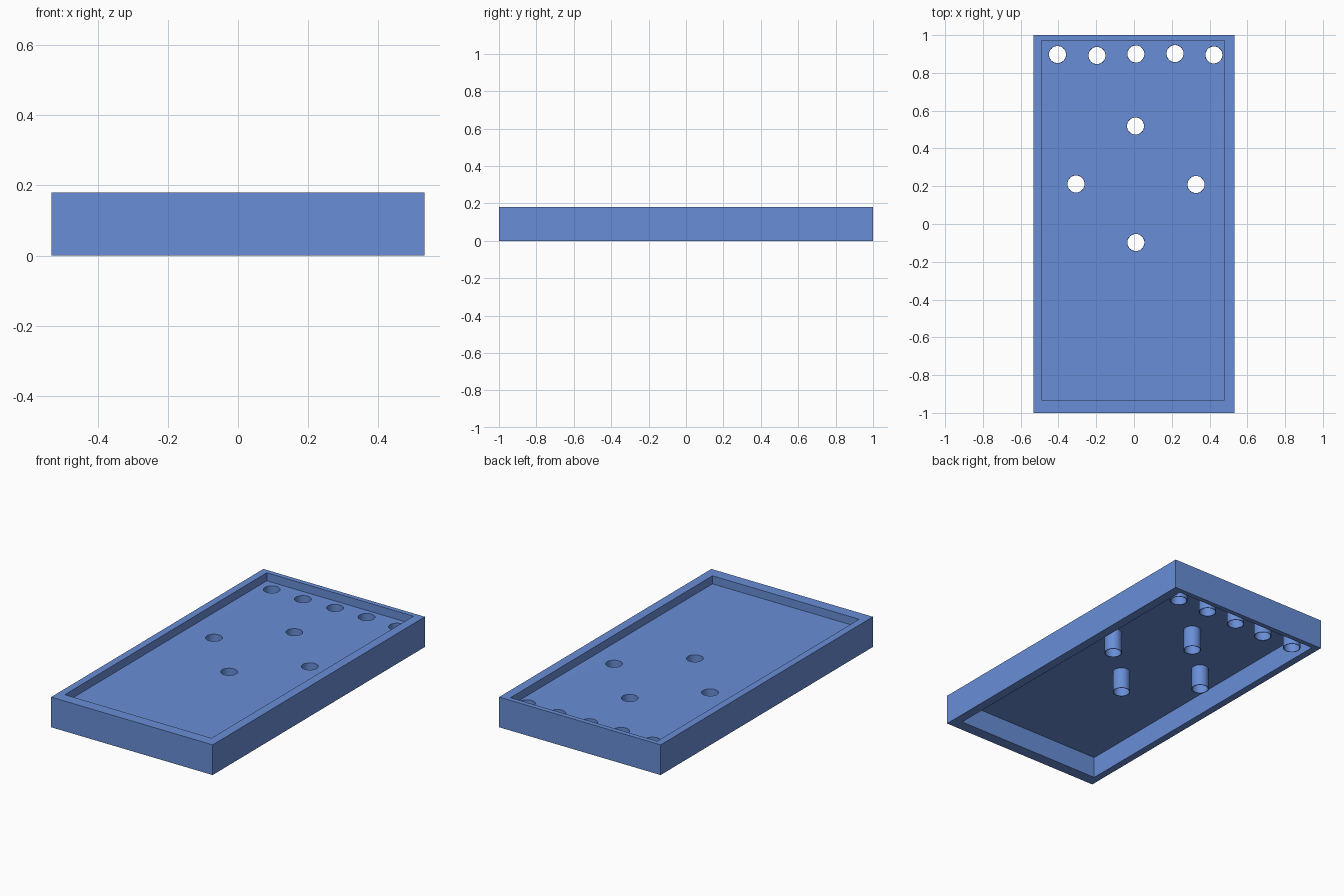
import bpy
import bmesh
import math

HEIGHT = 0.18
FLOOR_Z = 0.13
HOLE_RADIUS = 0.047
SEGMENTS = 32

OUTER = (-0.533, -1.0, 0.533, 1.0)
INNER = (-0.49, -0.932, 0.478, 0.971)

BACK_ROW = [(-0.405, 0.897), (-0.196, 0.892), (0.01, 0.9), (0.217, 0.902), (0.423, 0.895)]
DIAMOND = [(0.008, 0.519), (-0.307, 0.212), (0.328, 0.209), (0.01, -0.098)]

cube = bpy.data.objects.get("Cube")
if cube:
    bpy.data.objects.remove(cube, do_unlink=True)

# Single blue material
blue = bpy.data.materials.new("Blue")
blue.use_nodes = True
blue.diffuse_color = (0.14, 0.27, 0.68, 1)
blue.node_tree.nodes["Principled BSDF"].inputs["Base Color"].default_value = blue.diffuse_color


def make_object(name, bm):
    mesh = bpy.data.meshes.new(name)
    bm.to_mesh(mesh)
    bm.free()
    mesh.materials.append(blue)
    obj = bpy.data.objects.new(name, mesh)
    bpy.context.collection.objects.link(obj)
    return obj


def corners(rect):
    x0, y0, x1, y1 = rect
    return [(x0, y0), (x1, y0), (x1, y1), (x0, y1)]


def circle(center):
    angles = [2 * math.pi * i / SEGMENTS for i in range(SEGMENTS)]
    return [(center[0] + HOLE_RADIUS * math.cos(a),
             center[1] + HOLE_RADIUS * math.sin(a)) for a in angles]


def add_loop(bm, points, z):
    verts = [bm.verts.new((x, y, z)) for x, y in points]
    return [bm.edges.new((v, verts[i - 1])) for i, v in enumerate(verts)]


# Rectangular frame, open at top and bottom
bm = bmesh.new()
outer = [bm.verts.new((x, y, 0)) for x, y in corners(OUTER)]
inner = [bm.verts.new((x, y, 0)) for x, y in corners(INNER)]
ring = [bm.faces.new((outer[i - 1], outer[i], inner[i], inner[i - 1])) for i in range(4)]
extruded = bmesh.ops.extrude_face_region(bm, geom=ring, use_keep_orig=True)
top = [g for g in extruded["geom"] if isinstance(g, bmesh.types.BMVert)]
bmesh.ops.translate(bm, verts=top, vec=(0, 0, HEIGHT))
bmesh.ops.recalc_face_normals(bm, faces=bm.faces)
make_object("frame", bm)

# Thin floor panel with a hollow tube hanging below every hole
bm = bmesh.new()
border = add_loop(bm, corners(INNER), FLOOR_Z)
holes = [e for c in BACK_ROW + DIAMOND for e in add_loop(bm, circle(c), FLOOR_Z)]
bmesh.ops.triangle_fill(bm, use_beauty=True, edges=border + holes, normal=(0, 0, 1))
tubes = bmesh.ops.extrude_edge_only(bm, edges=holes)
rims = [g for g in tubes["geom"] if isinstance(g, bmesh.types.BMVert)]
bmesh.ops.translate(bm, verts=rims, vec=(0, 0, -FLOOR_Z))
bmesh.ops.recalc_face_normals(bm, faces=bm.faces)
panel = make_object("floor_panel_with_tubes", bm)

bpy.ops.object.select_all(action="DESELECT")
panel.select_set(True)
bpy.context.view_layer.objects.active = panel
solid = panel.modifiers.new("Thickness", "SOLIDIFY")
solid.thickness = 0.004
solid.offset = 0
bpy.ops.object.modifier_apply(modifier=solid.name)
bpy.ops.object.shade_smooth_by_angle(angle=math.radians(30))
